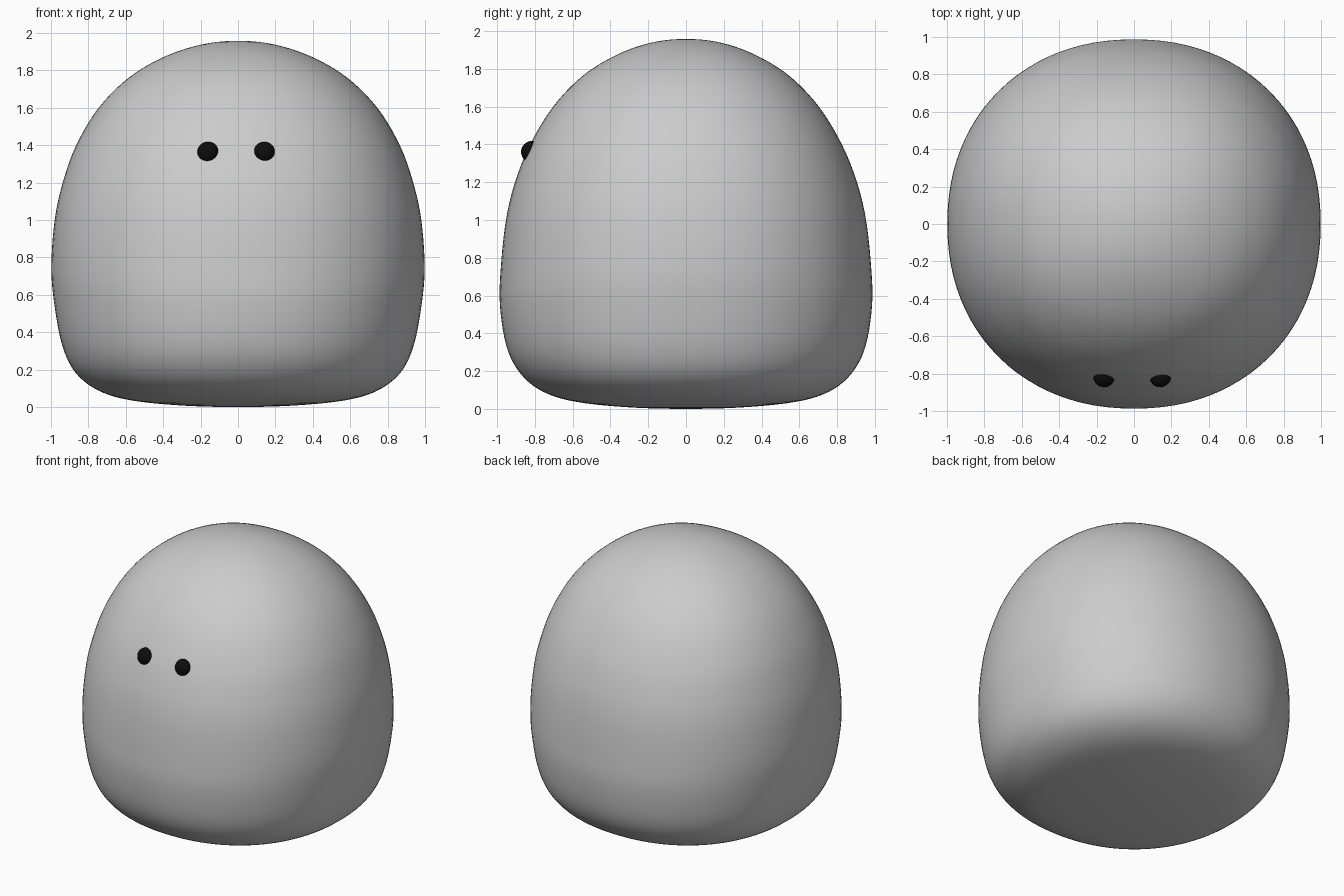
import bpy, bmesh, math

if "Cube" in bpy.data.objects:
    bpy.data.objects.remove(bpy.data.objects["Cube"])

# Body profile: height, half width (x), half depth (y)
PROFILE = [
    (0.0, 0.0, 0.0), (0.008, 0.3, 0.3), (0.037, 0.58, 0.58), (0.09, 0.75, 0.755),
    (0.185, 0.87, 0.875), (0.33, 0.94, 0.95), (0.55, 0.982, 0.985),
    (0.75, 0.998, 0.98), (1.0, 0.98, 0.953), (1.2, 0.937, 0.905),
    (1.4, 0.865, 0.825), (1.6, 0.745, 0.703), (1.76, 0.585, 0.55),
    (1.87, 0.40, 0.375), (1.937, 0.2, 0.19), (1.958, 0.0, 0.0)]
POWER = 2.15     # slightly squared cross-section
SEGMENTS = 96
STEPS = 5


def smooth_profile(points):
    """Catmull-Rom through the points, mirrored past both poles."""
    def flip(p):
        return (p[0], -p[1], -p[2])
    pts = [flip(points[1])] + points + [flip(points[-2])]
    out = []
    for i in range(1, len(pts) - 2):
        a, b, c, d = pts[i - 1:i + 3]
        for s in range(STEPS):
            t = s / STEPS
            out.append([0.5 * (2 * q + (r - p) * t + (2 * p - 5 * q + 4 * r - w) * t * t
                               + (3 * q - p - 3 * r + w) * t ** 3)
                        for p, q, r, w in zip(a, b, c, d)])
    return out[1:]


def spow(v):
    return math.copysign(abs(v) ** (2 / POWER), v)


def make_object(name, bm):
    bmesh.ops.recalc_face_normals(bm, faces=bm.faces)
    for f in bm.faces:
        f.smooth = True
    mesh = bpy.data.meshes.new(name)
    bm.to_mesh(mesh)
    bm.free()
    obj = bpy.data.objects.new(name, mesh)
    bpy.context.collection.objects.link(obj)
    return obj


# Body: lofted rounded rings closed with a pole at each end
bm = bmesh.new()
angles = [2 * math.pi * i / SEGMENTS for i in range(SEGMENTS)]
rings = [[bm.verts.new((rx * spow(math.cos(a)), ry * spow(math.sin(a)), z)) for a in angles]
         for z, rx, ry in smooth_profile(PROFILE)]
for low, high in zip(rings, rings[1:]):
    for i in range(SEGMENTS):
        j = (i + 1) % SEGMENTS
        bm.faces.new((low[i], low[j], high[j], high[i]))
for ring, z in ((rings[0], PROFILE[0][0]), (rings[-1], PROFILE[-1][0])):
    pole = bm.verts.new((0, 0, z))
    for i in range(SEGMENTS):
        bm.faces.new((ring[i], ring[(i + 1) % SEGMENTS], pole))
make_object("body", bm)

# Eyes: small black balls set into the front
black = bpy.data.materials.new("black")
black.diffuse_color = (0.004, 0.004, 0.004, 1)
black.use_nodes = True
black.node_tree.nodes["Principled BSDF"].inputs["Base Color"].default_value = black.diffuse_color
for name, x in (("eye_right", -0.16), ("eye_left", 0.14)):
    bm = bmesh.new()
    bmesh.ops.create_uvsphere(bm, u_segments=32, v_segments=16, radius=0.058)
    eye = make_object(name, bm)
    eye.location = (x, -0.815, 1.36)
    eye.data.materials.append(black)
